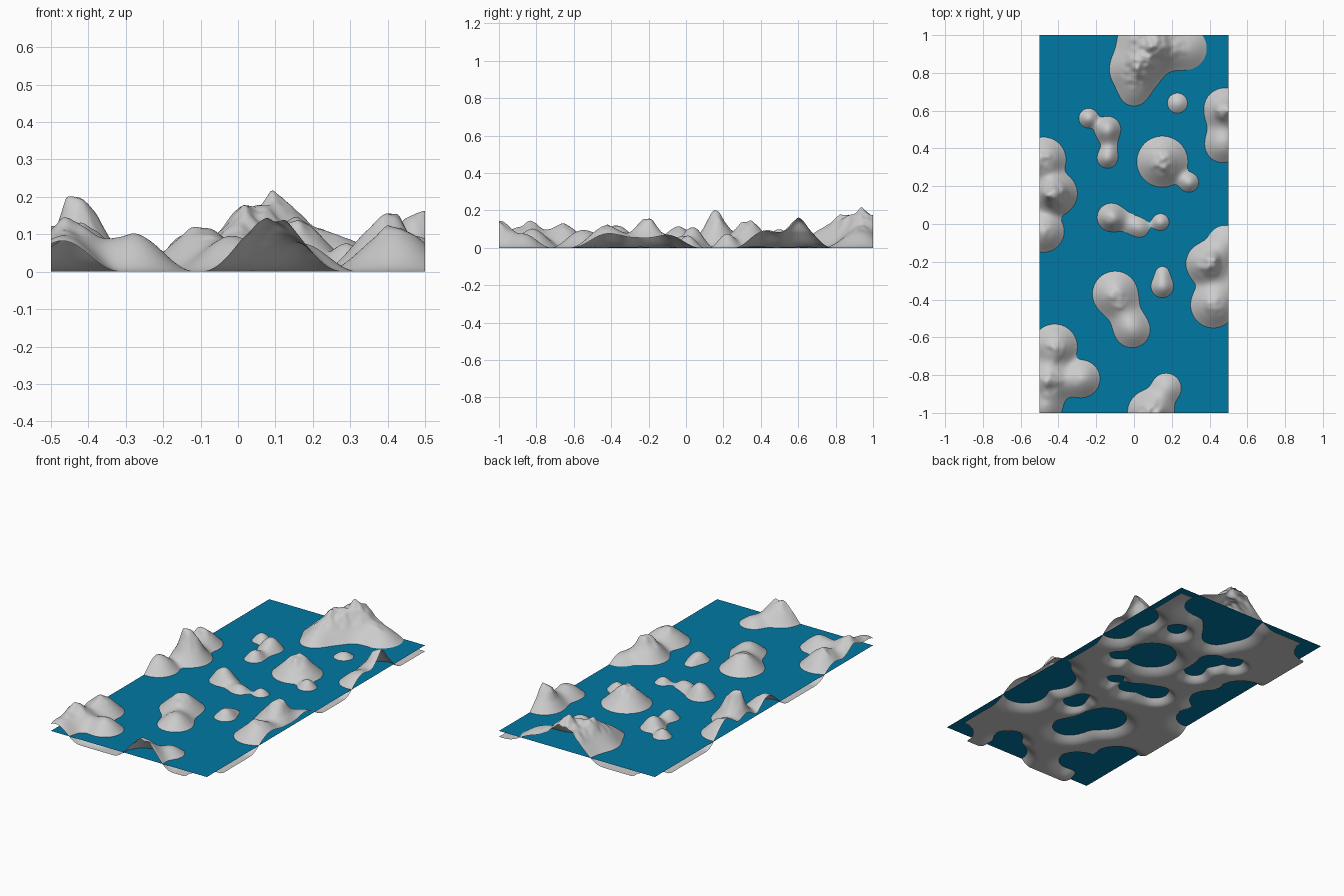
import bpy, bmesh, math
from mathutils import Vector, noise

WATER = 0.034
NX, NY = 150, 300
BLEND = 1.9        # how softly neighbouring hills merge

# rounded hills: x, y, radius at the waterline, height
HILLS = [
    (0.01, 0.82, .14, .13), (0.00, 0.70, .075, .07),                           # back
    (0.09, 0.96, .18, .165), (0.27, 0.93, .115, .09),
    (0.23, 0.64, .053, .06),
    (0.48, 0.61, .11, .12), (0.47, 0.42, .095, .09), (0.48, 0.52, .08, .06),   # right back
    (-.24, 0.56, .052, .075), (-.14, 0.50, .070, .10), (-.14, 0.35, .055, .08),
    (-.13, 0.42, .04, .05),
    (-.48, 0.34, .12, .12), (-.42, 0.16, .12, .15), (-.48, -.04, .11, .11),     # left
    (0.15, 0.33, .135, .13), (0.29, 0.22, .052, .075),
    (-.12, 0.035, .075, .11), (0.03, -.02, .05, .06), (0.14, 0.01, .045, .065),
    (-.04, 0.01, .05, .05),
    (0.48, -.10, .09, .07), (0.39, -.21, .115, .13), (0.42, -.43, .12, .11),    # right front
    (0.46, -.32, .10, .06),
    (0.15, -.33, .06, .08), (0.15, -.26, .035, .05),
    (-.10, -.37, .12, .115), (-.01, -.56, .095, .09), (-.05, -.47, .08, .06),
    (-.42, -.65, .12, .12), (-.28, -.82, .10, .10), (-.45, -.83, .13, .12),    # left front
    (-.47, -.97, .09, .09),
    (0.09, -1.0, .125, .145), (0.17, -.87, .08, .075),
]
# pointed summits: x, y, extra height, width
PEAKS = [
    (0.09, 0.94, .055, .06), (0.02, 0.82, .02, .05), (-.46, 0.15, .085, .04),
    (-.38, 0.18, .03, .03), (0.44, 0.60, .07, .035), (0.50, 0.60, .06, .03),
    (0.16, 0.35, .03, .05), (-.07, -.45, .05, .04), (0.43, -.19, .07, .035),
    (-.47, -.83, .045, .05), (-.40, -.72, .03, .04), (0.40, -.42, .03, .03),
]


def height(x, y):
    total = 0.0
    for hx, hy, rw, h in HILLS:
        r2 = rw * rw / (1 - (WATER / h) ** (1 / 3))
        t = 1 - ((x - hx) ** 2 + (y - hy) ** 2) / r2
        if t > 0:
            total += (h * t ** 3) ** BLEND
    z = total ** (1 / BLEND)
    # craggy detail only on the high ground
    high = min(1.0, max(0.0, (z - 0.085) / 0.06))
    if high > 0:
        for px, py, h, w in PEAKS:
            z += high * h * math.exp(-math.hypot(x - px, y - py) / w)
        p = Vector((x, y, 0.3))
        ridge = 0.4 - abs(noise.noise(p * 11)) * 1.6
        z += high * (0.020 * ridge + 0.016 * noise.noise(p * 27))
    return z


def sheet(name, nx, ny, func, corner_cut=0.0):
    bm = bmesh.new()
    rows = []
    for j in range(ny + 1):
        y = -1 + 2 * j / ny
        rows.append([bm.verts.new((x, y, func(x, y)))
                     for x in (-0.5 + i / nx for i in range(nx + 1))])
    for a, b in zip(rows, rows[1:]):
        for i in range(nx):
            bm.faces.new((a[i], a[i + 1], b[i + 1], b[i])).smooth = True
    # the sea bed is missing at two opposite corners
    gone = [v for v in bm.verts if corner_cut and
            min(math.hypot(v.co.x - s * .5, v.co.y + s) for s in (-1, 1)) < corner_cut]
    bmesh.ops.delete(bm, geom=gone, context='VERTS')
    me = bpy.data.meshes.new(name)
    bm.to_mesh(me)
    bm.free()
    ob = bpy.data.objects.new(name, me)
    bpy.context.collection.objects.link(ob)
    return ob


# sea bed and islands as one height field
sheet("island_terrain", NX, NY, height, 0.14)

# flat water surface
water = sheet("water_surface", 1, 1, lambda x, y: WATER)
mat = bpy.data.materials.new("water_blue")
mat.diffuse_color = (0.0, 0.19, 0.37, 1)
water.data.materials.append(mat)
